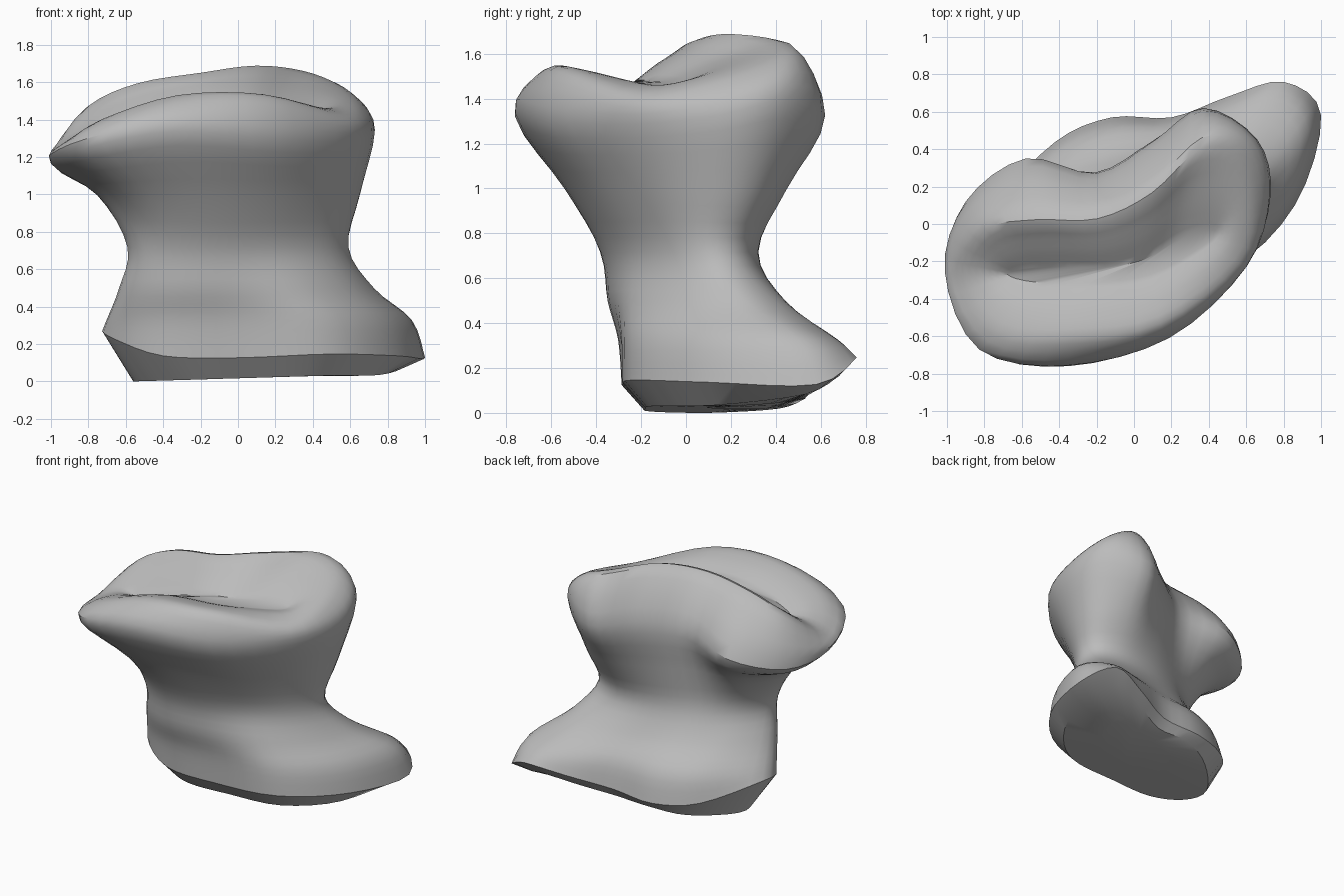
import bpy
from mathutils import Vector
from math import cos, sin, pi, radians

cube = bpy.data.objects.get("Cube")
if cube:
    bpy.data.objects.remove(cube, do_unlink=True)

STATIONS = 12
ROUND_STEPS = 4
RISE_STEPS = 4

# Key outlines, counter-clockwise from the left tip
base_outline = [Vector(p) for p in (
    (1.0, .58, .13), (.8, .76, .25), (.5, .68, .2), (.2, .57, .14),
    (-.12, .57, .12), (-.42, .44, .15), (-.71, .12, .27), (-.66, -.12, .23),
    (-.4, -.27, .14), (0, -.28, .13), (.5, -.24, .15), (.86, .1, .14))]

head_outline = [Vector(p) for p in (
    (.73, .15, 1.33), (.66, .45, 1.4), (.37, .62, 1.33), (.1, .44, 1.36),
    (-.2, .27, 1.33), (-.58, .35, 1.23), (-.9, .12, 1.15), (-1, -.25, 1.18),
    (-.82, -.67, 1.25), (-.35, -.76, 1.34), (.2, -.6, 1.3), (.6, -.22, 1.29))]

lip_outline = [Vector(p) for p in (
    (.66, .13, 1.47), (.56, .42, 1.58), (.36, .46, 1.65), (.1, .22, 1.68),
    (-.2, .07, 1.64), (-.55, .07, 1.58), (-.82, 0, 1.46), (-.95, -.28, 1.27),
    (-.75, -.6, 1.39), (-.33, -.64, 1.52), (.15, -.56, 1.52), (.58, -.22, 1.41))]


def waist_point(i):
    """Slanted ellipse at the narrowest level."""
    t = 2 * pi * i / STATIONS - radians(15)
    u, v, turn = .62 * cos(t), .3 * sin(t), radians(20)
    return Vector((u * cos(turn) - v * sin(turn),
                   u * sin(turn) + v * cos(turn) - .03, .72))


def valley_point(p):
    """Matching point on the trough that runs along the head."""
    x = .65 * p.x - .02
    return Vector((x, -.27 + .5 * max(0, x), 1.46 - .25 * max(0, -x - .2)))


def blend(ring_a, ring_b, amount, level):
    ring = [a.lerp(b, amount) for a, b in zip(ring_a, ring_b)]
    for p in ring:
        p.z = level
    return ring


def dish(amount, swell):
    """Lip pulled in towards the trough."""
    return [p.lerp(valley_point(p), amount) + Vector((0, 0, swell))
            for p in lip_outline]


def underside(scale):
    """Sole of the base, rising towards the back and slightly to the left."""
    ring = []
    for p in base_outline:
        x, y = .25 + (p.x - .25) * scale, .3 + (p.y - .3) * scale
        rise = .02 + .03 * max(-.5, min(.6, x)) + .9 * max(0, y - .3) ** 2
        ring.append(Vector((x, y, rise)))
    return ring


def spline(a, b, c, d, t):
    """Catmull-Rom point between b and c."""
    return .5 * (2 * b + (c - a) * t + (2 * a - 5 * b + 4 * c - d) * t ** 2
                 + (3 * b - a - 3 * c + d) * t ** 3)


def round_off(ring):
    n = len(ring)
    return [spline(ring[i - 1], ring[i], ring[(i + 1) % n], ring[(i + 2) % n],
                   s / ROUND_STEPS)
            for i in range(n) for s in range(ROUND_STEPS)]


def loft(rings):
    rows = []
    last = len(rings) - 1
    for k in range(last):
        group = (rings[max(k - 1, 0)], rings[k], rings[k + 1],
                 rings[min(k + 2, last)])
        for s in range(RISE_STEPS):
            rows.append([spline(*q, s / RISE_STEPS) for q in zip(*group)])
    return rows + [rings[last]]


# Body rings from the base rim up over the lip and into the dished top
waist = [waist_point(i) for i in range(STATIONS)]
body = [base_outline,
        blend(waist, base_outline, .83, .33),
        blend(waist, base_outline, .34, .5),
        waist,
        blend(waist, head_outline, .43, 1.0),
        head_outline,
        lip_outline,
        dish(.45, .03),
        dish(.88, 0)]
under = [underside(.4), underside(.83)]
rows = [round_off(r) for r in under] + loft([round_off(r) for r in body])

# Skin the rings with quads and close both ends
n = len(rows[0])
verts = [p for row in rows for p in row]
faces = [(r * n + i, r * n + (i + 1) % n, (r + 1) * n + (i + 1) % n, (r + 1) * n + i)
         for r in range(len(rows) - 1) for i in range(n)]
faces.append(tuple(reversed(range(n))))
top = (len(rows) - 1) * n
faces += [(top + i, top + i + 1, top + n - 2 - i, top + n - 1 - i)
          for i in range(n // 2 - 1)]

lowest = min(p.z for p in verts)
for p in verts:
    p.z -= lowest

mesh = bpy.data.meshes.new("bone_body")
mesh.from_pydata(verts, [], faces)
mesh.validate()
bone = bpy.data.objects.new("bone_body", mesh)
bpy.context.collection.objects.link(bone)

# Plain grey material
grey = bpy.data.materials.new("plain_grey")
grey.use_nodes = True
colour = (.5, .5, .5, 1)
grey.diffuse_color = colour
grey.node_tree.nodes["Principled BSDF"].inputs["Base Color"].default_value = colour
mesh.materials.append(grey)

bpy.context.view_layer.objects.active = bone
bone.select_set(True)
bpy.ops.object.shade_smooth_by_angle(angle=radians(35))
